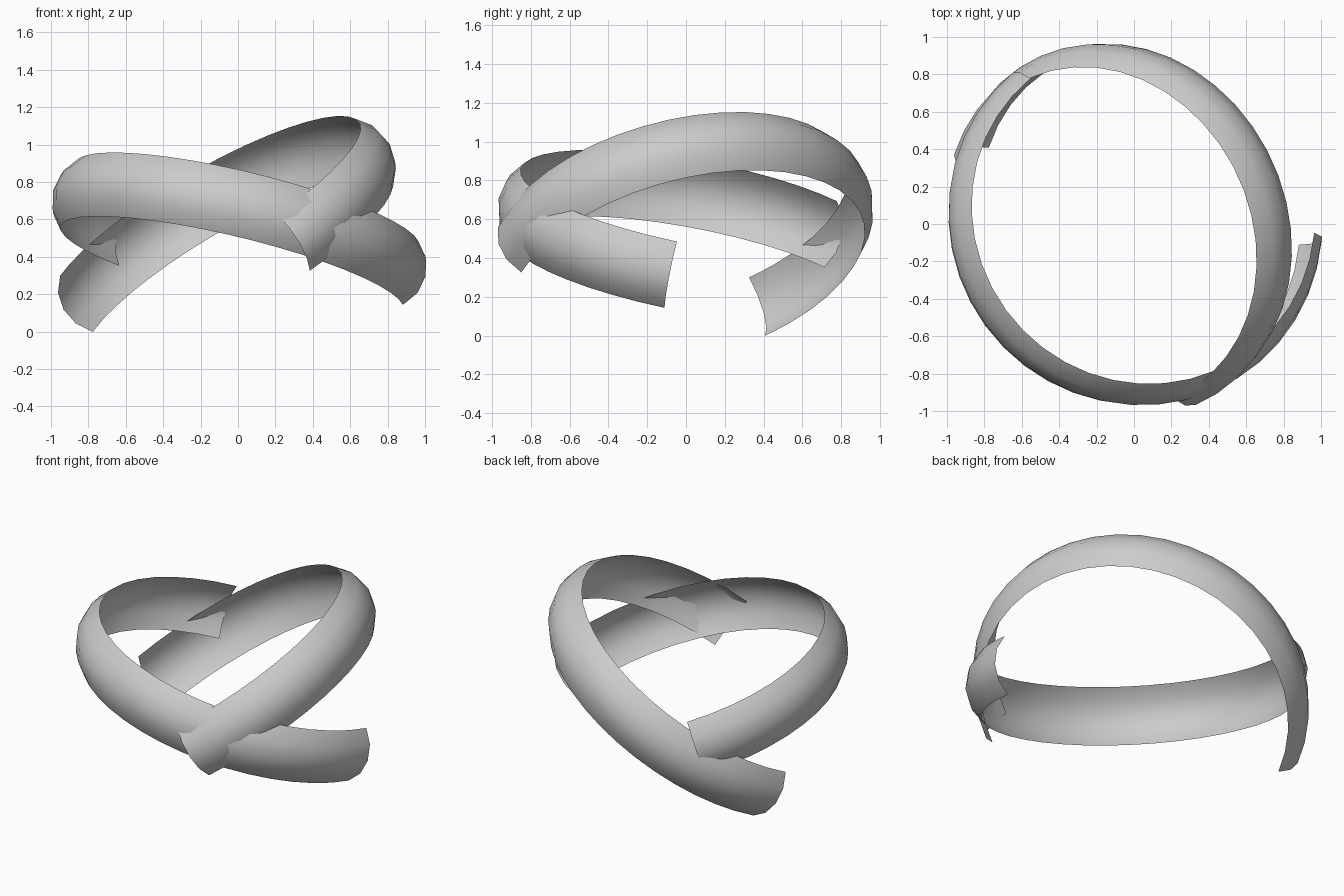
import bpy, bmesh, math
from mathutils import Vector, Matrix

if "Cube" in bpy.data.objects:
    bpy.data.objects.remove(bpy.data.objects["Cube"])

BOW, HALF = 0.233, math.radians(50)   # cross-section arc radius and half angle
ACROSS, ALONG = 4, 26


def curved_band(name, centre, slope, start, end, radius, flare):
    """Open ring band, bulging outwards, swept anticlockwise from start to end (xy points).
    flare is the extra radius reached at the start and at the end."""
    c = Vector(centre)
    n = Vector((-slope[0], -slope[1], 1)).normalized()

    # directions lying in the tilted ring plane
    def on_plane(p):
        x, y = p[0] - c.x, p[1] - c.y
        return Vector((x, y, slope[0] * x + slope[1] * y)).normalized()

    d0, d1 = on_plane(start), on_plane(end)
    sweep = math.atan2(n.dot(d0.cross(d1)), d0.dot(d1)) % (2 * math.pi)

    # bowed cross-sections placed around the ring axis
    bm = bmesh.new()
    rows = []
    for j in range(ALONG + 1):
        s = 2 * j / ALONG - 1
        d = Matrix.Rotation(sweep * j / ALONG, 3, n) @ d0
        big = radius + flare[s > 0] * s * s
        row = []
        for i in range(ACROSS + 1):
            t = HALF * (2 * i / ACROSS - 1)
            r = big - BOW * (1 - math.cos(t))
            row.append(bm.verts.new(c + d * r + n * BOW * math.sin(t)))
        rows.append(row)

    # skin between neighbouring sections
    for a, b in zip(rows, rows[1:]):
        for i in range(ACROSS):
            bm.faces.new((a[i], b[i], b[i + 1], a[i + 1])).smooth = True
    mesh = bpy.data.meshes.new(name)
    bm.to_mesh(mesh)
    bm.free()
    ob = bpy.data.objects.new(name, mesh)
    bpy.context.collection.objects.link(ob)
    return ob


# gently tilted band around the front and left
curved_band("front_band", (-0.003, 0.033, 0.515), (-0.24, -0.188),
            start=(-0.61, 0.765), end=(0.93, -0.08), radius=1.017, flare=(-0.008, 0.02))
# steeper band around the right and back
curved_band("back_band", (-0.065, -0.022, 0.505), (0.58, 0.275),
            start=(0.305, -0.91), end=(-0.87, 0.37), radius=1.005, flare=(0.02, 0.035))
